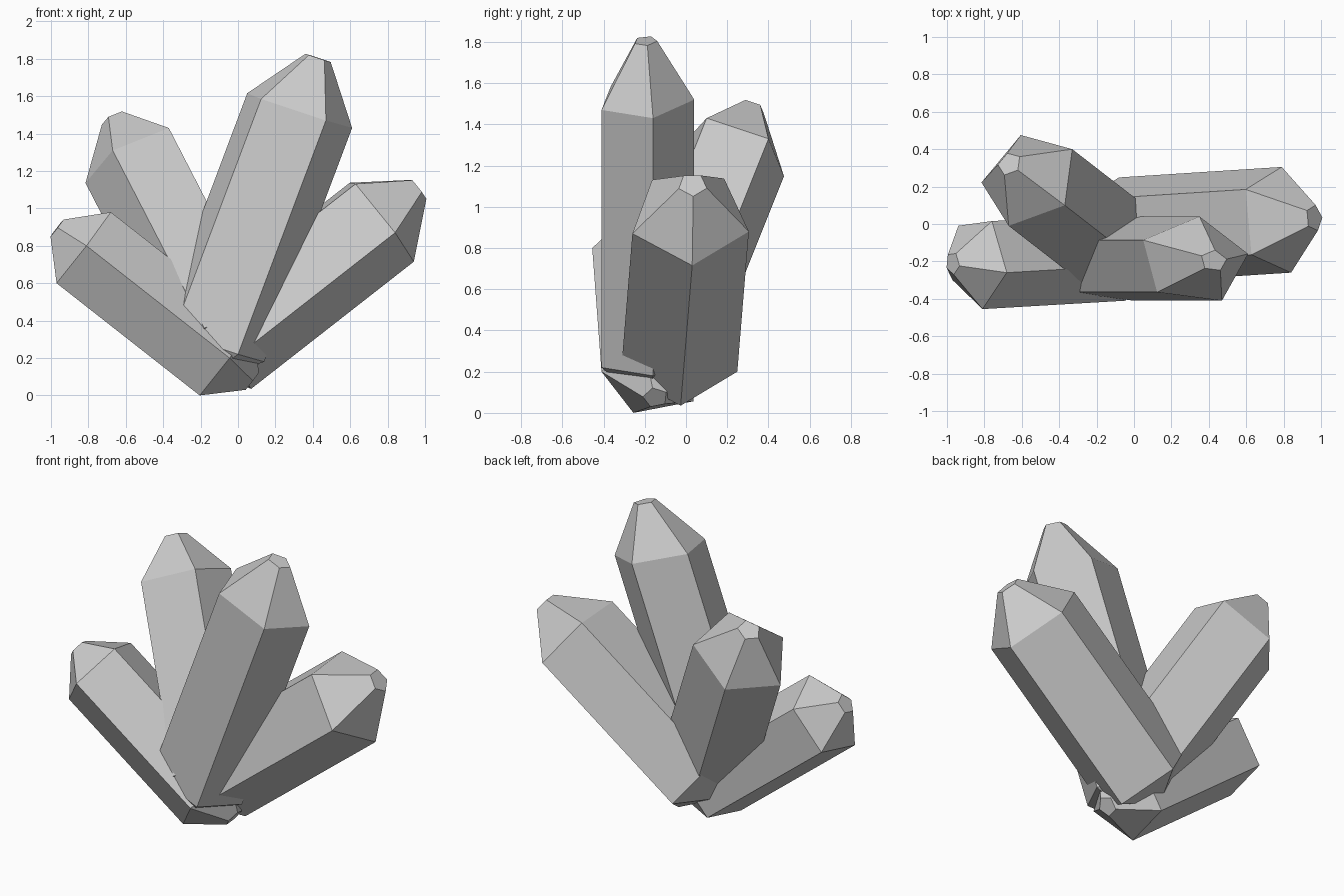
import bpy, bmesh
from math import cos, sin, tau
from mathutils import Vector

if "Cube" in bpy.data.objects:
    bpy.data.objects.remove(bpy.data.objects["Cube"])


def crystal(name, before, corner, after, run, tip, tail, cap=0.24):
    """Five-sided crystal with blunt points at both ends.
    Three neighbouring shoulder corners fix the pentagon; run goes shoulder to base."""
    before, corner, after, run = map(Vector, (before, corner, after, run))
    c1 = 2 * cos(tau / 5)
    centre = (before + after - c1 * corner) / (2 - c1)
    u = corner - centre
    v = (after - before) / (2 * sin(tau / 5))
    axis = run.normalized()
    bm = bmesh.new()

    def ring(c, s):
        return [bm.verts.new(c + s * (u * cos(tau * k / 5) + v * sin(tau * k / 5)))
                for k in range(5)]

    rings = [ring(centre - axis * tip, cap), ring(centre, 1),
             ring(centre + run, 1), ring(centre + run + axis * tail, cap)]
    for a, b in zip(rings, rings[1:]):
        for k in range(5):
            j = (k + 1) % 5
            bm.faces.new((a[k], a[j], b[j], b[k]))
    bm.faces.new(rings[0])
    bm.faces.new(rings[-1])
    bmesh.ops.recalc_face_normals(bm, faces=bm.faces)
    mesh = bpy.data.meshes.new(name)
    bm.to_mesh(mesh)
    bm.free()
    bpy.context.collection.objects.link(bpy.data.objects.new(name, mesh))


# Tall central crystal
crystal("main_crystal", (.47, -.41, 1.47), (.61, -.16, 1.43), (.35, .04, 1.52),
        (-.47, 0, -1.25), .30, .19)
# Low crystal leaning left, its lower point showing under the cluster
crystal("left_crystal", (-.97, -.30, .60), (-.81, -.455, .80), (-.68, -.26, .98),
        (.765, .045, -.60), .175, .18)
# Low crystal leaning right
crystal("right_crystal", (.84, -.26, .87), (.94, .03, .715), (.79, .305, .88),
        (-.87, -.056, -.68), .26, .12)
# Crystal leaning back and left
crystal("back_crystal", (-.67, -.01, 1.31), (-.37, .10, 1.43), (-.33, .40, 1.33),
        (.49, -.38, -.95), .25, .12)
